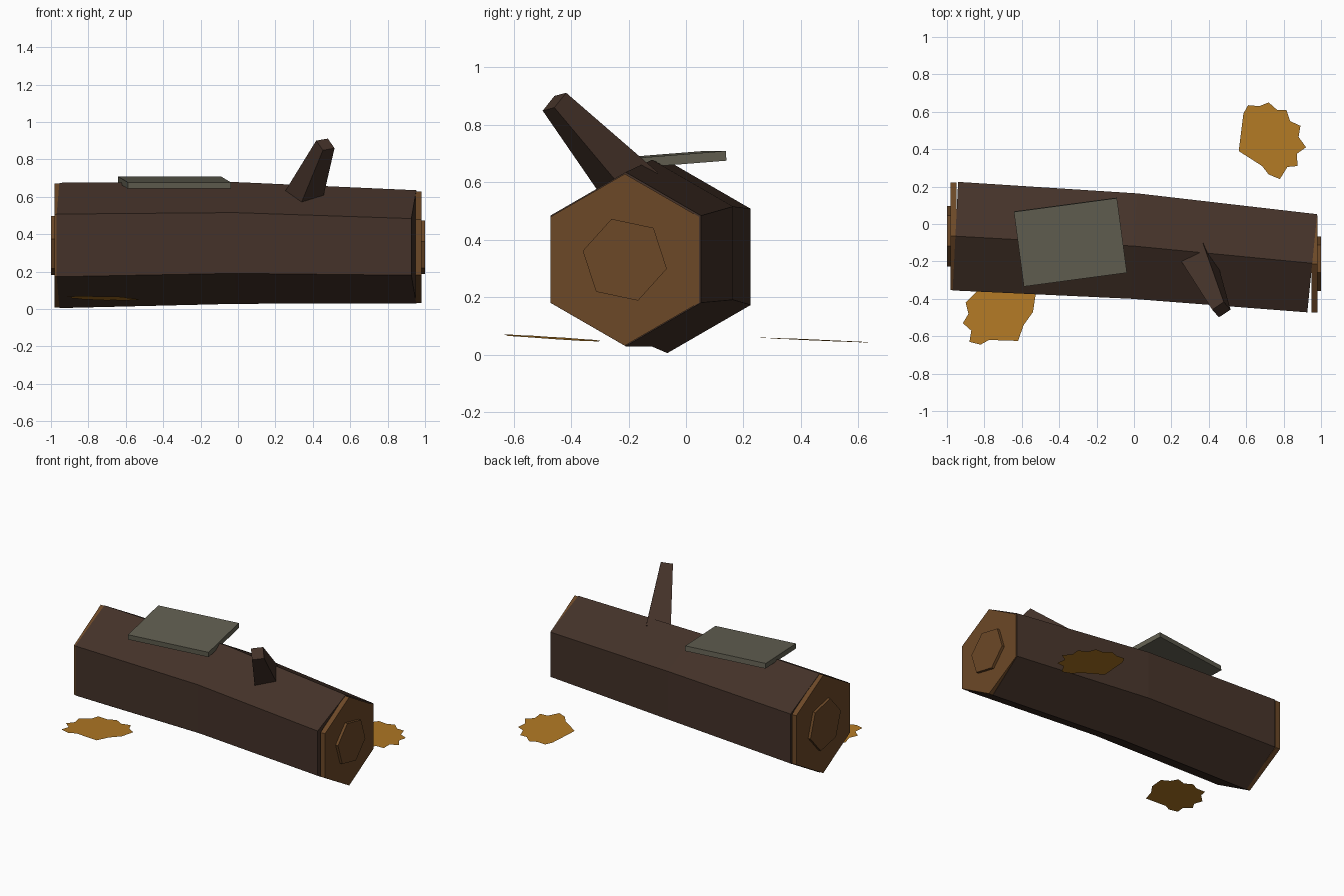
import bpy
from math import sin, cos, radians
from mathutils import Vector

cube = bpy.data.objects.get("Cube")
if cube:
    bpy.data.objects.remove(cube, do_unlink=True)


def material(name, r, g, b):
    m = bpy.data.materials.new(name)
    m.use_nodes = True
    m.diffuse_color = (r, g, b, 1)
    m.node_tree.nodes["Principled BSDF"].inputs["Base Color"].default_value = (r, g, b, 1)
    return m


bark = material("dark bark", .058, .032, .022)
wood = material("cut wood", .15, .065, .02)
ochre = material("ochre leaf", .44, .19, .018)
green = material("moss green", .045, .084, .037)
grey = material("lichen grey", .122, .115, .083)


def add_object(name, verts, faces, *mats):
    mesh = bpy.data.meshes.new(name)
    mesh.from_pydata(verts, [], faces)
    for m in mats:
        mesh.materials.append(m)
    mesh.update()
    obj = bpy.data.objects.new(name, mesh)
    bpy.context.collection.objects.link(obj)
    return obj


def loft(name, rings, *mats):
    """Skin equal-length rings and close both ends."""
    n = len(rings[0])
    verts = [p for ring in rings for p in ring]
    faces = [(k * n + i, k * n + (i + 1) % n, (k + 1) * n + (i + 1) % n, (k + 1) * n + i)
             for k in range(len(rings) - 1) for i in range(n)]
    faces += [tuple(reversed(range(n))), tuple(range(len(verts) - n, len(verts)))]
    return add_object(name, verts, faces, *mats)


def hexagon(x, y, z, r, turn=0, skew=0):
    """Hexagon facing x, corner up; skew leans it along x across its width."""
    ring = []
    for i in range(6):
        a = radians(90 + turn + 60 * i)
        ring.append((x + skew * r * cos(a), y + r * cos(a), z + r * sin(a)))
    return ring


# Log, gently bent and tapered
loft("log", [hexagon(-.955, -.065, .34, .335, skew=.05),
             hexagon(0, -.118, .353, .325, skew=.07),
             hexagon(.953, -.21, .332, .303, skew=.1)], bark)

# Sawn ends with a raised heartwood disc
for side, sign, y, z, r in (("right", -1, -.065, .34, .332), ("left", 1, -.213, .33, .299)):
    for part, x0, x1, size, turn in (("end_cap", .948, .982, r, 0), ("heartwood", .975, 1, r / 2, 18)):
        xs = sorted((sign * x0, sign * x1))
        loft(f"{side}_{part}", [hexagon(x, y, z, size, turn) for x in xs], wood)

# Broken branch stub, four-sided and tapered
base, tip = Vector((.34, -.18, .57)), Vector((.467, -.458, .88))
axis = (tip - base).normalized()
u = Vector((-.95, .15, .2))
u = (u - axis * u.dot(axis)).normalized()
v = axis.cross(u)
loft("branch_stub", [[c + u * r, c + v * r, c - u * r, c - v * r]
                     for c, r in ((base, .108), (tip, .053))], bark)

# Moss slab: green front part of the top, grey elsewhere
front, split, back, thick = -.202, -.03, .202, .034
profile = [(front, 0), (split, 0), (back, 0), (back, -thick), (split, -thick), (front, -thick)]
moss = loft("moss_slab", [[(x, y, z) for y, z in profile] for x in (-.278, .278)], grey, green)
moss.location = (-.34, -.098, .693)
moss.rotation_euler = (radians(4.5), 0, radians(7.6))
for poly in moss.data.polygons:
    if poly.normal.z > .9 and poly.center.y < split:
        poly.material_index = 1

# Fallen leaves: flat jagged outlines lying slightly tilted
back_leaf = [(.56, .39), (.585, .59), (.61, .635), (.67, .63), (.72, .65), (.765, .61),
             (.815, .61), (.835, .55), (.89, .525), (.88, .465), (.92, .41), (.87, .375),
             (.875, .31), (.82, .305), (.78, .24), (.72, .265), (.685, .31)]
front_leaf = [(-.915, -.53), (-.87, -.57), (-.88, -.63), (-.82, -.645), (-.775, -.62),
              (-.62, -.625), (-.59, -.54), (-.54, -.47), (-.525, -.37), (-.575, -.34),
              (-.6, -.29), (-.66, -.31), (-.71, -.28), (-.76, -.31), (-.83, -.31),
              (-.84, -.36), (-.9, -.42), (-.885, -.48)]
for name, outline, cx, cy, cz, sx, sy in (
        ("back_leaf", back_leaf[::-1], .74, .44, .051, -.01, -.045),
        ("front_leaf", front_leaf, -.72, -.47, .058, -.02, -.06)):
    add_object(name, [(x, y, cz + sx * (x - cx) + sy * (y - cy)) for x, y in outline],
               [tuple(range(len(outline)))], ochre)
